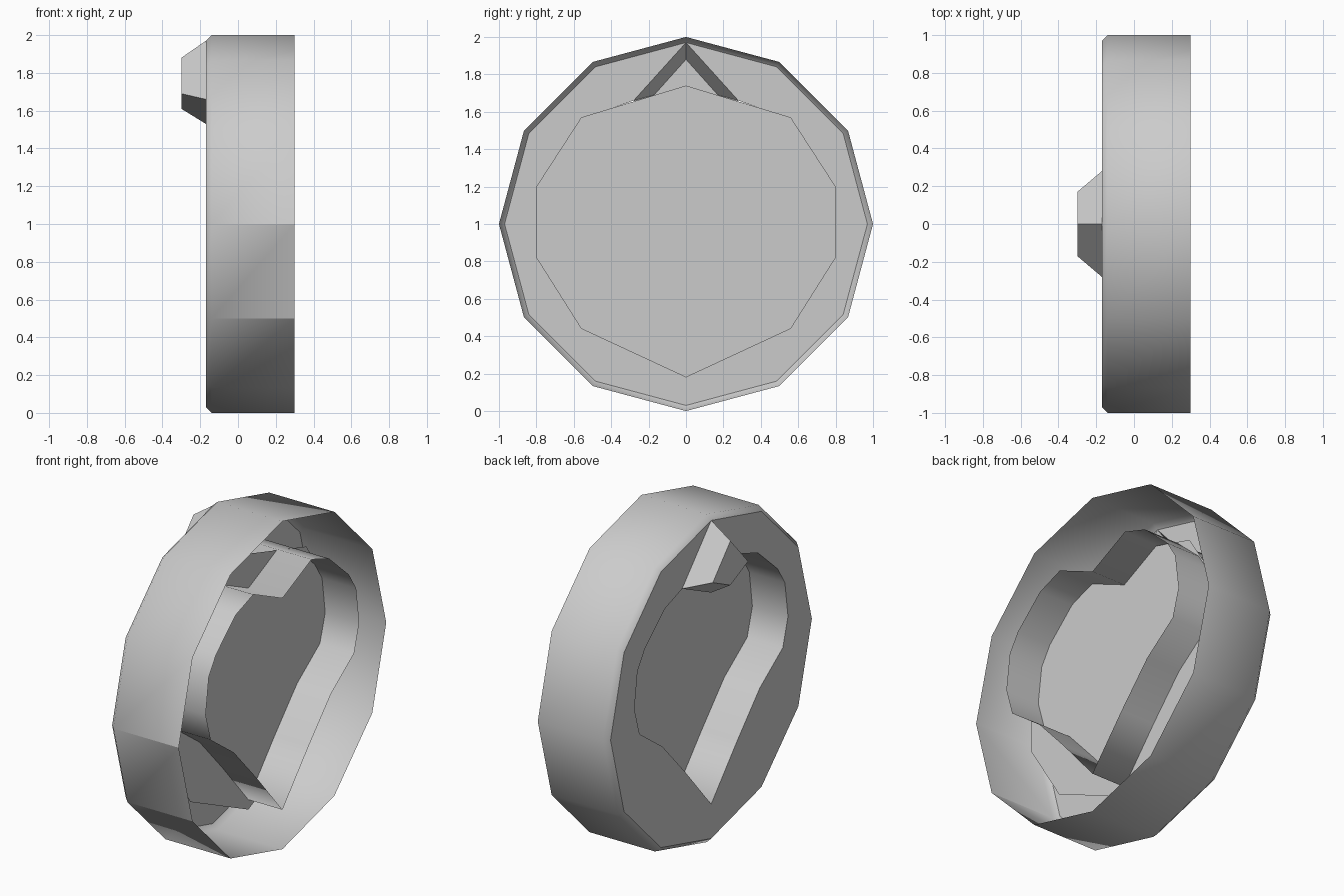
import bpy, bmesh, math

cube = bpy.data.objects.get("Cube")
if cube:
    bpy.data.objects.remove(cube, do_unlink=True)

grey = bpy.data.materials.new("plain_grey")
grey.use_nodes = True
colour = (0.6, 0.6, 0.6, 1)
grey.diffuse_color = colour
grey.node_tree.nodes["Principled BSDF"].inputs["Base Color"].default_value = colour

FACE, BACK, DISC = -0.17, 0.3, 0.07   # stations along the knob axis


def loop(bm, x, points):
    return [bm.verts.new((x, y, z)) for y, z in points]


def bridge(bm, a, b):
    n = len(a)
    return [bm.faces.new((a[i], a[(i + 1) % n], b[(i + 1) % n], b[i])) for i in range(n)]


def finish(name, bm, smooth=False, sharp=lambda edge: False):
    for f in bm.faces:
        f.smooth = smooth
    for e in bm.edges:
        e.smooth = e.calc_face_angle(0) < math.radians(36) and not sharp(e)
    mesh = bpy.data.meshes.new(name)
    bm.to_mesh(mesh)
    bm.free()
    mesh.materials.append(grey)
    obj = bpy.data.objects.new(name, mesh)
    bpy.context.collection.objects.link(obj)
    return obj


def mirrored(half):
    """Close a half outline running from bottom to top centre."""
    return half + [(-y, z) for y, z in reversed(half[1:-1])]


def circle(radius):
    """Twelve-sided outline, starting at the bottom."""
    return [(radius * math.sin(i * math.pi / 6), 1 - radius * math.cos(i * math.pi / 6))
            for i in range(12)]


heart_half = [(0, .24), (.25, .53), (.47, .77), (.69, .93), (.74, 1.1),
              (.71, 1.32), (.64, 1.43), (.45, 1.6), (.28, 1.66), (0, 1.53)]
disc_half = [(0, .18), (.56, .44), (.8, .82), (.8, 1.2), (.56, 1.57), (0, 1.74)]
pointer_base = mirrored([(0, 1.53), (.28, 1.66), (0, 1.97)])
pointer_tip = mirrored([(0, 1.61), (.17, 1.69), (0, 1.88)])

# Outer wall: open shell with a narrow chamfer at the face
bm = bmesh.new()
rim = loop(bm, BACK, circle(1))
shoulder = loop(bm, -0.14, circle(1))
lip = loop(bm, FACE, circle(.97))
bridge(bm, rim, shoulder)
bridge(bm, shoulder, lip)


def front_crease(edge):
    y, z = edge.verts[0].co.yz
    along = abs(edge.verts[0].co.x - edge.verts[1].co.x) > 0.2
    return along and y < -0.8 and 0.4 < z < 1.1


finish("outer_wall", bm, True, front_crease)

# Face plate: two mirrored halves around the heart hole and pointer hole
bm = bmesh.new()
half = circle(.97)[:7] + list(reversed(heart_half[:-1]))
for side in (1, -1):
    verts = loop(bm, FACE, [(side * y, z) for y, z in half])
    bm.faces.new(verts if side < 0 else verts[::-1])
bmesh.ops.remove_doubles(bm, verts=bm.verts, dist=1e-4)
finish("face_plate", bm)

# Heart-shaped sleeve running from the face to the open back
bm = bmesh.new()
outline = mirrored(heart_half)
bridge(bm, loop(bm, BACK, outline), loop(bm, FACE, outline))
finish("heart_sleeve", bm, True)

# Disc closing the sleeve part-way along
bm = bmesh.new()
bm.faces.new(loop(bm, DISC, mirrored(disc_half)))
finish("inner_disc", bm)

# Hollow kite-shaped pointer standing off the face
bm = bmesh.new()
base = loop(bm, FACE, pointer_base)
tip = loop(bm, -0.3, pointer_tip)
bridge(bm, base, tip)
bm.faces.new(tip[::-1])
finish("pointer", bm)
